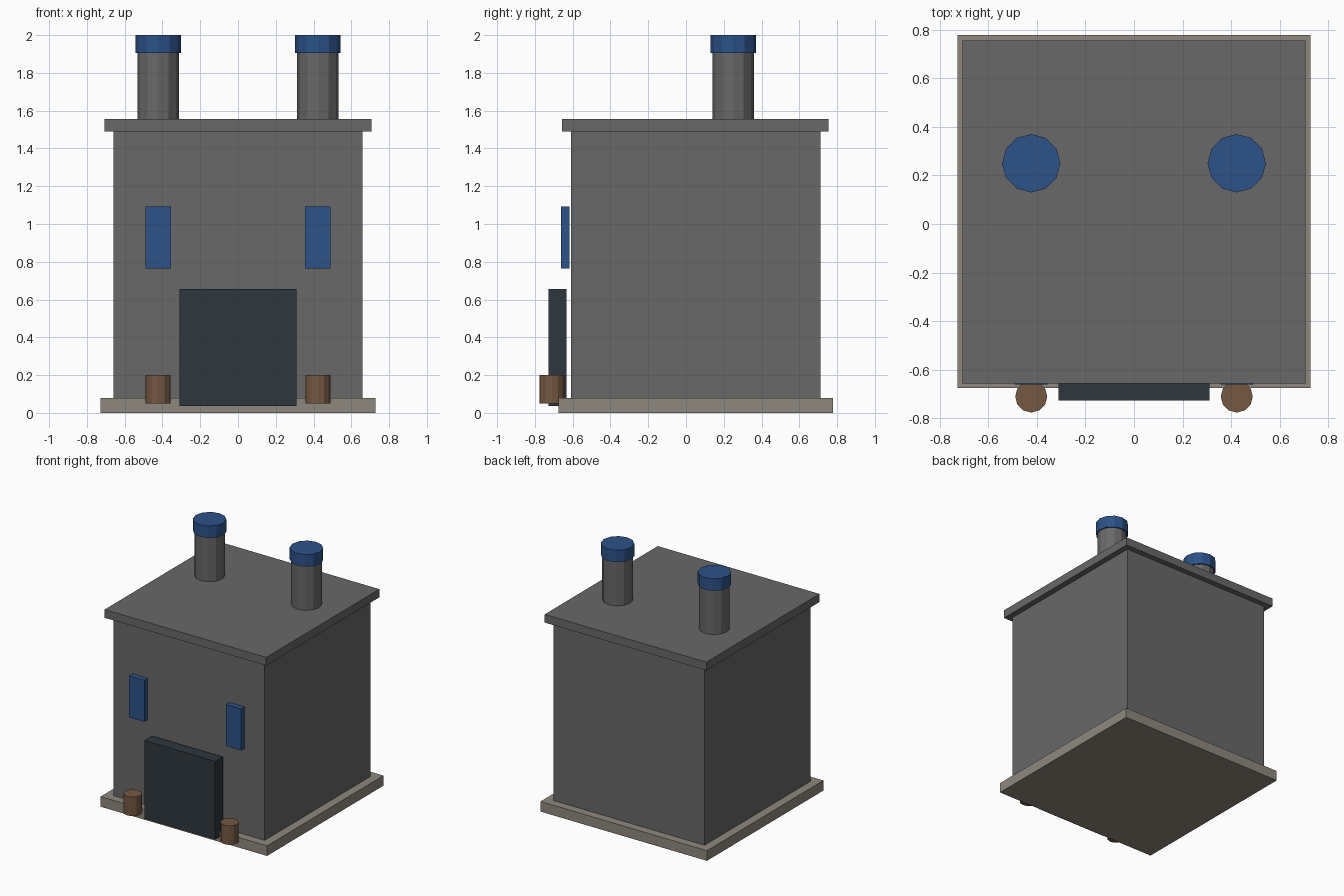
import bpy

cube = bpy.data.objects.get("Cube")
if cube:
    bpy.data.objects.remove(cube, do_unlink=True)


def linear(c):
    c /= 255
    return c / 12.92 if c <= 0.04045 else ((c + 0.055) / 1.055) ** 2.4


def material(name, *rgb):
    colour = [linear(c) for c in rgb] + [1]
    m = bpy.data.materials.new(name)
    m.use_nodes = True
    m.diffuse_color = colour
    m.node_tree.nodes["Principled BSDF"].inputs["Base Color"].default_value = colour
    return m


wall_grey = material("wall grey", 104, 104, 104)
stone = material("warm stone", 143, 136, 125)
blue = material("blue", 44, 82, 136)
dark = material("dark slate", 46, 55, 61)
brown = material("brown", 118, 88, 67)


def finish(name, mat):
    ob = bpy.context.object
    ob.name = name
    ob.data.materials.append(mat)
    return ob


def box(name, mat, x, y, z):
    """Box spanning the (low, high) ranges x, y and z."""
    spans = (x, y, z)
    bpy.ops.mesh.primitive_cube_add(size=1, location=[sum(s) / 2 for s in spans])
    ob = finish(name, mat)
    ob.scale = [s[1] - s[0] for s in spans]
    return ob


def drum(name, mat, x, y, z, radius):
    """Upright twelve-sided cylinder spanning the range z."""
    bpy.ops.mesh.primitive_cylinder_add(
        vertices=12, radius=radius, depth=z[1] - z[0], location=(x, y, sum(z) / 2))
    return finish(name, mat)


# Building shell
box("base_slab", stone, (-0.727, 0.727), (-0.676, 0.777), (0, 0.08))
box("main_block", wall_grey, (-0.66, 0.66), (-0.61, 0.711), (0.08, 1.49))
box("roof_slab", wall_grey, (-0.706, 0.706), (-0.656, 0.755), (1.49, 1.555))

# Front door
box("door", dark, (-0.31, 0.31), (-0.727, -0.633), (0.037, 0.655))

# Paired windows, barrels and chimneys
for side, s in (("left", 1), ("right", -1)):
    x = s * 0.423
    box(side + "_window", blue, (x - 0.067, x + 0.067), (-0.661, -0.618), (0.764, 1.092))
    drum(side + "_barrel", brown, x, -0.71, (0.05, 0.2), 0.066)
    drum(side + "_chimney", wall_grey, x, 0.25, (1.555, 1.905), 0.11)
    drum(side + "_chimney_cap", blue, x, 0.25, (1.905, 2.0), 0.12)
